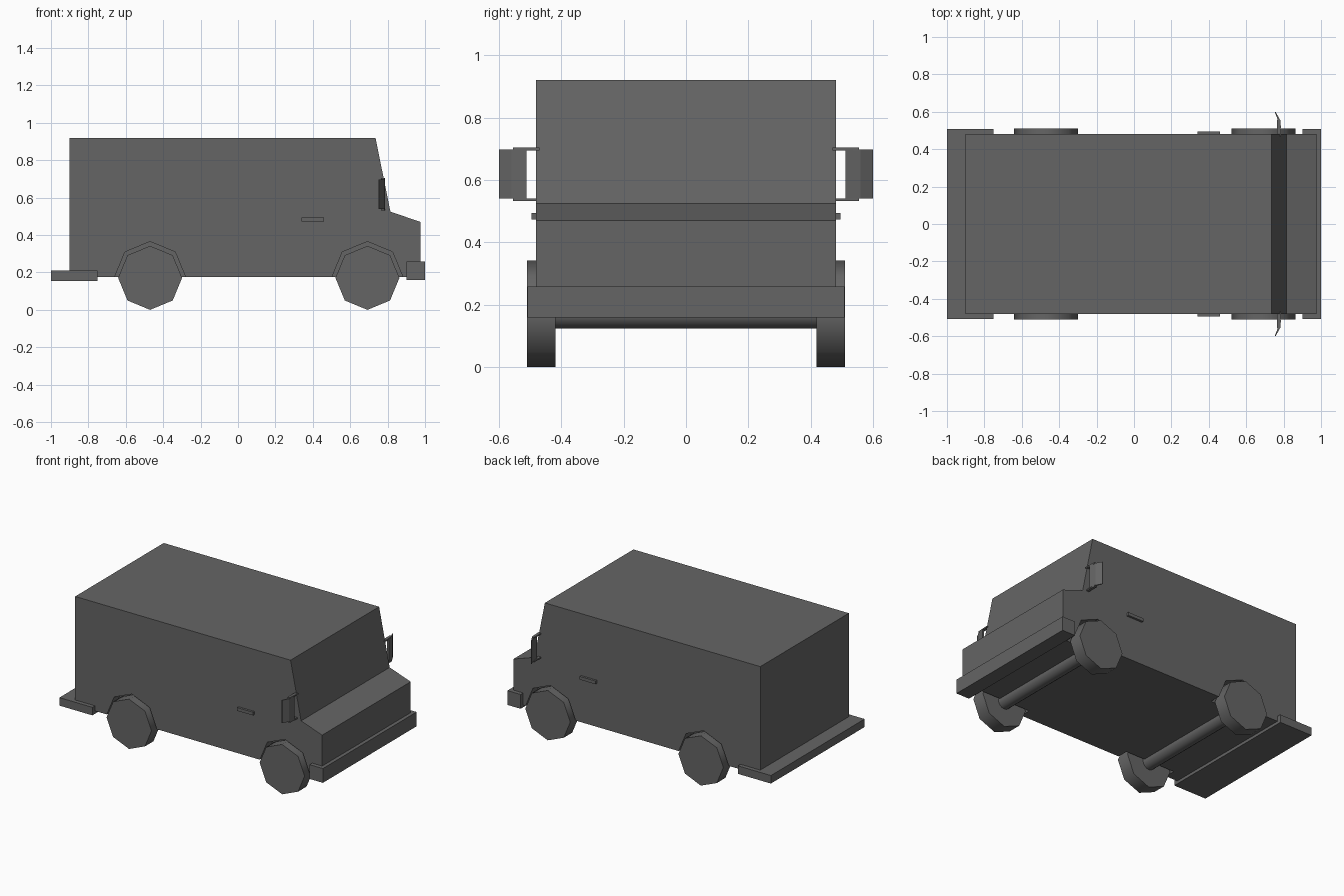
import bpy, bmesh, math
from mathutils import Vector

cube = bpy.data.objects.get("Cube")
if cube:
    bpy.data.objects.remove(cube, do_unlink=True)

# Single paint colour
GREY = (0.13, 0.13, 0.13, 1)
paint = bpy.data.materials.new("dark_grey")
paint.use_nodes = True
paint.diffuse_color = GREY
paint.node_tree.nodes["Principled BSDF"].inputs["Base Color"].default_value = GREY


def add_object(name, bm):
    bmesh.ops.recalc_face_normals(bm, faces=bm.faces)
    mesh = bpy.data.meshes.new(name)
    bm.to_mesh(mesh)
    bm.free()
    mesh.materials.append(paint)
    obj = bpy.data.objects.new(name, mesh)
    bpy.context.collection.objects.link(obj)
    return obj


def prism(name, points, start, depth):
    """Extrude a closed outline of 3D points along a vector."""
    bm = bmesh.new()
    face = bm.faces.new([bm.verts.new(Vector(p) + Vector(start)) for p in points])
    ext = bmesh.ops.extrude_face_region(bm, geom=[face])["geom"]
    bmesh.ops.translate(bm, vec=depth, verts=[v for v in ext if isinstance(v, bmesh.types.BMVert)])
    return add_object(name, bm)


def box(name, x, y, z):
    outline = [(x[0], 0, z[0]), (x[1], 0, z[0]), (x[1], 0, z[1]), (x[0], 0, z[1])]
    return prism(name, outline, (0, y[0], 0), (0, y[1] - y[0], 0))


def cylinder(name, x, z, radius, y, sides):
    ring = [(x + radius * math.sin(math.tau * i / sides), 0,
             z + radius * math.cos(math.tau * i / sides)) for i in range(sides)]
    return prism(name, ring, (0, y[0], 0), (0, y[1] - y[0], 0))


def smooth(obj, degrees):
    """Smooth faces, keeping edges above the angle sharp."""
    bpy.ops.object.select_all(action='DESELECT')
    obj.select_set(True)
    bpy.context.view_layer.objects.active = obj
    bpy.ops.object.shade_smooth_by_angle(angle=math.radians(degrees))


# Van body from its side profile
HALF = 0.48
profile = [(-0.9, 0.175), (-0.9, 0.92), (0.735, 0.92), (0.815, 0.525), (0.975, 0.47), (0.975, 0.175)]
body = prism("body", [(x, 0, z) for x, z in profile], (0, -HALF, 0), (0, 2 * HALF, 0))

# Bumpers
box("front_bumper", (0.9, 1.0), (-0.508, 0.508), (0.16, 0.258))
box("rear_step_bumper", (-1.0, -0.75), (-0.508, 0.508), (0.155, 0.21))

# Axles, wheels and wheel arches
R = 0.171
for end, x in (("rear", -0.47), ("front", 0.692)):
    smooth(cylinder(end + "_axle", x, R, 0.047, (-0.43, 0.43), 16), 50)
    for side, s in (("left", 1), ("right", -1)):
        wheel = cylinder(f"{end}_{side}_wheel", x, R, R, (s * 0.418, s * 0.51), 8)
        smooth(wheel, 50)
        cutter = cylinder(f"{end}_{side}_arch_cutter", x, 0.175, 0.19, (s * 0.405, s * 0.6), 8)
        cutter.hide_render = True
        cutter.hide_set(True)
        cut = body.modifiers.new("arch", 'BOOLEAN')
        cut.operation = 'DIFFERENCE'
        cut.solver = 'EXACT'
        cut.object = cutter

# Door handles and wing mirrors
for side, s in (("left", 1), ("right", -1)):
    box(side + "_door_handle", (0.34, 0.46), (s * 0.47, s * 0.495), (0.473, 0.495))
    # Curved mirror blade
    blade = [(0.752, 0.6), (0.768, 0.56), (0.774, 0.512), (0.787, 0.512), (0.779, 0.56), (0.757, 0.6)]
    prism(side + "_mirror", [(x, s * y, 0) for x, y in blade], (0, 0, 0.54), (0, 0, 0.157))
    # Thin arms above and below the blade
    arm = [(0.765, 0.47), (0.765, 0.555), (0.782, 0.555), (0.787, 0.47)]
    for level, z in (("upper", 0.695), ("lower", 0.532)):
        prism(f"{side}_{level}_mirror_arm", [(x, s * y, 0) for x, y in arm], (0, 0, z), (0, 0, 0.009))
